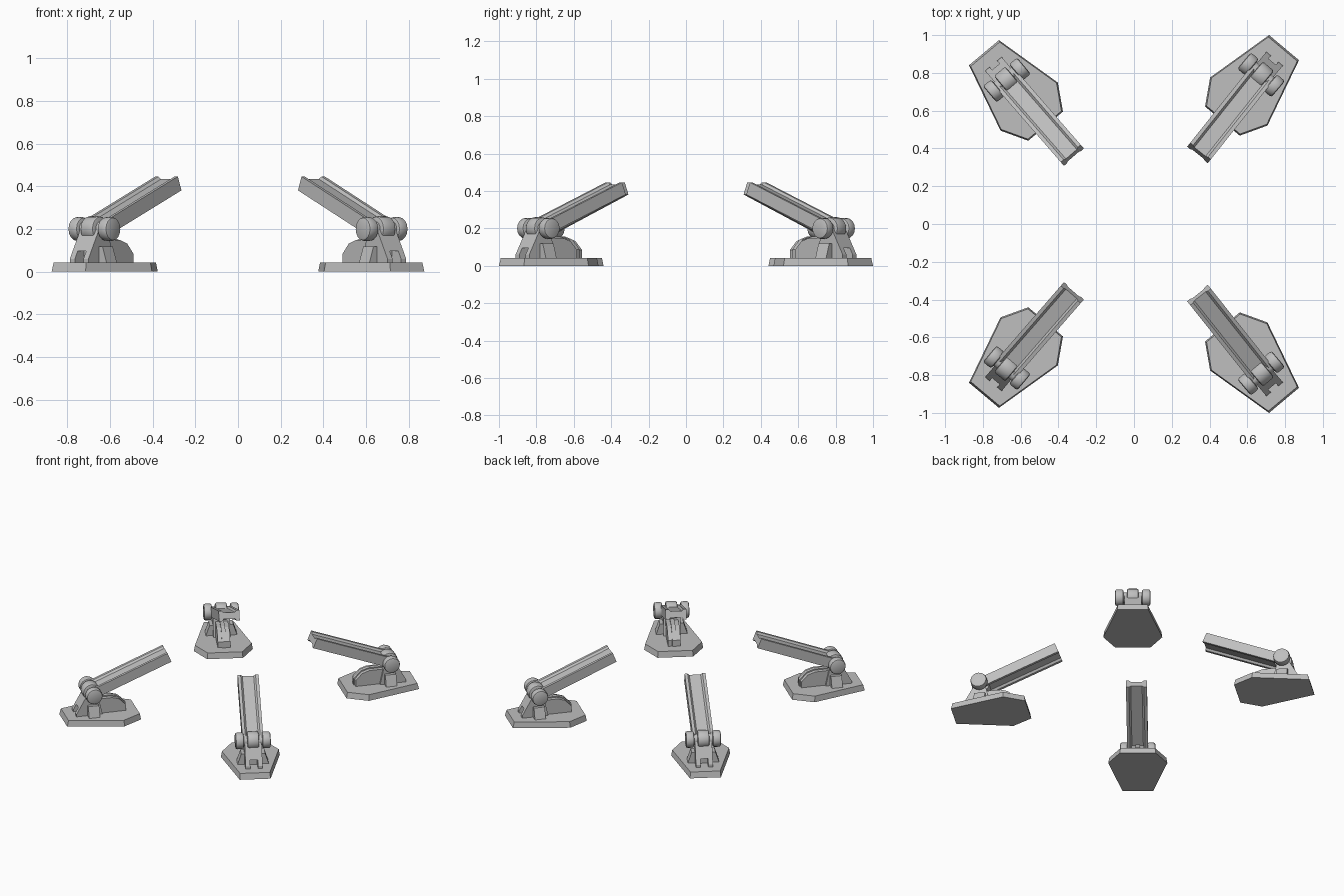
import bpy, bmesh
from math import radians, atan2, cos, sin, pi
from mathutils import Matrix, Vector

if "Cube" in bpy.data.objects:
    bpy.data.objects.remove(bpy.data.objects["Cube"])

grey = bpy.data.materials.new("plain_grey")
grey.use_nodes = True
grey.diffuse_color = (0.52, 0.52, 0.52, 1)
grey.node_tree.nodes["Principled BSDF"].inputs["Base Color"].default_value = (0.52, 0.52, 0.52, 1)

JOINT = Vector((0.319, 0, 0.2))   # hinge centre, local x points outward
PAD_Z = 0.042


def finish(name, bm, matrix):
    bmesh.ops.recalc_face_normals(bm, faces=bm.faces)
    mesh = bpy.data.meshes.new(name)
    bm.to_mesh(mesh)
    bm.free()
    mesh.materials.append(grey)
    obj = bpy.data.objects.new(name, mesh)
    obj.matrix_world = matrix
    bpy.context.collection.objects.link(obj)
    return obj


def prism(name, points, offset, matrix, shrink=1.0):
    """Polygon extruded by an offset, with optional scaling of the far end."""
    bm = bmesh.new()
    face = bm.faces.new([bm.verts.new(p) for p in points])
    result = bmesh.ops.extrude_face_region(bm, geom=[face], use_keep_orig=True)
    far = [v for v in result["geom"] if isinstance(v, bmesh.types.BMVert)]
    mid = sum((v.co for v in far), Vector()) / len(far)
    for v in far:
        v.co = mid + (v.co - mid) * shrink + Vector(offset)
    return finish(name, bm, matrix)


def side_plate(name, profile, y0, y1, matrix):
    return prism(name, [(x, y0, z) for x, z in profile], (0, y1 - y0, 0), matrix)


def roller(name, y, width, radius, bevel, matrix):
    """Bevelled cylinder across the hinge line."""
    bm = bmesh.new()
    bmesh.ops.create_cone(bm, cap_ends=True, segments=16, radius1=radius, radius2=radius, depth=width)
    rims = [e for e in bm.edges if abs(e.verts[0].co.z - e.verts[1].co.z) < 0.001]
    if bevel:
        bmesh.ops.bevel(bm, geom=rims, offset=bevel, segments=2, profile=0.5, affect="EDGES")
    place = Matrix.Translation(JOINT + Vector((0, y, 0))) @ Matrix.Rotation(pi / 2, 4, "X")
    obj = finish(name, bm, matrix @ place)
    bpy.ops.object.select_all(action="DESELECT")
    obj.select_set(True)
    bpy.context.view_layer.objects.active = obj
    bpy.ops.object.shade_smooth_by_angle(angle=radians(35))


# Half outlines, mirrored across the leg's centre line
pad_half = [(0, 0.12), (0.135, 0.198), (0.5075, 0.1035)]
pad_outline = pad_half + [(x, -y) for x, y in reversed(pad_half)]
beam_top = [(0.07, 0.035), (0.05, 0.035), (0.038, 0.022)]
beam_top += [(-y, z) for y, z in reversed(beam_top)]
beam_outline = beam_top + [(-y, -z) for y, z in beam_top]

# Side profiles of the stand
leg_profile = [(0.25, PAD_Z), (0.285, 0.2), (0.352, 0.2), (0.43, 0.06), (0.43, PAD_Z)]
web_profile = [(0.25, PAD_Z), (0.285, 0.2), (0.352, 0.2), (0.41, 0.096), (0.365, 0.096), (0.365, PAD_Z)]
fin_profile = [(0.085, PAD_Z), (0.085, 0.085), (0.13, 0.132), (0.18, 0.148), (0.3, 0.148), (0.3, PAD_Z)]
ridge_profile = [(0.078, PAD_Z), (0.078, 0.088), (0.127, 0.14), (0.18, 0.156), (0.3, 0.156), (0.3, PAD_Z)]


def landing_leg(label, sx, sy):
    yaw = radians(50)
    inner_y = 0.545 if sx > 0 else 0.518
    base = Matrix.Translation((sx * 0.468, sy * inner_y, 0))
    base = base @ Matrix.Rotation(atan2(sy * sin(yaw), sx * cos(yaw)), 4, "Z")

    # Foot pad with slightly tapered rim
    prism(label + "_pad", [(x, y, 0) for x, y in pad_outline], (0, 0, PAD_Z), base, 0.965)

    # Stand: two splayed feet, notched centre, rounded inner fin
    for side, s in (("a", 1), ("b", -1)):
        side_plate(f"{label}_stand_foot_{side}", leg_profile, s * 0.026, s * 0.057, base)
    side_plate(label + "_stand_web", web_profile, -0.026, 0.026, base)
    side_plate(label + "_inner_fin", fin_profile, -0.042, 0.042, base)
    side_plate(label + "_fin_ridge", ridge_profile, -0.014, 0.014, base)

    # Sloped lugs on both sides of the stand
    lug = [(-0.105, PAD_Z), (-0.08, 0.118), (0.08, 0.118), (0.105, PAD_Z)]
    prism(label + "_side_lugs", [(0.28, y, z) for y, z in lug], (0.075, 0, 0), base)

    # Hinge: axle, centre knuckle and two outer rollers
    roller(label + "_axle", 0, 0.2, 0.036, 0, base)
    roller(label + "_knuckle", 0, 0.078, 0.06, 0.01, base)
    for side, s in (("a", 1), ("b", -1)):
        roller(f"{label}_roller_{side}", s * 0.09, 0.056, 0.056, 0.012, base)

    # Channelled beam rising inward from the hinge
    swing = sx * sy * radians(1.5 if sx > 0 else -1)
    beam = base @ Matrix.Translation(JOINT) @ Matrix.Rotation(swing, 4, "Z")
    beam = beam @ Matrix.Rotation(radians(22), 4, "Y")
    prism(label + "_beam", [(-0.01, y, z) for y, z in beam_outline], (-0.56, 0, 0), beam)


for front_back, sy in (("front", -1), ("back", 1)):
    for left_right, sx in (("left", 1), ("right", -1)):
        landing_leg(f"{front_back}_{left_right}", sx, sy)
